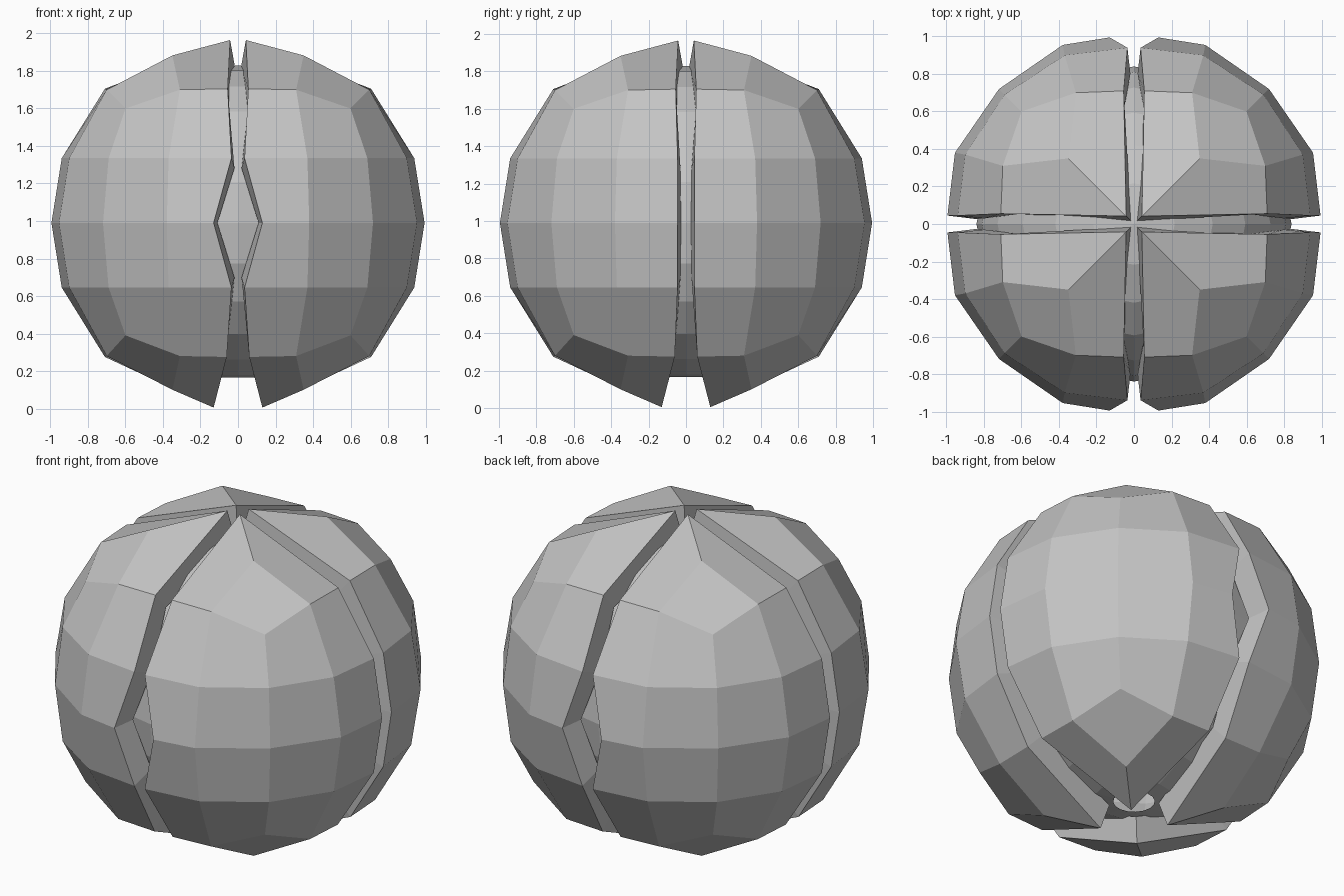
import bpy, bmesh

cube = bpy.data.objects.get("Cube")
if cube:
    bpy.data.objects.remove(cube)

MID = 0.99  # height of the ball's centre

grey = bpy.data.materials.new("plain_grey")
grey.use_nodes = True
grey.diffuse_color = (0.55, 0.55, 0.55, 1)
grey.node_tree.nodes["Principled BSDF"].inputs["Base Color"].default_value = (0.55, 0.55, 0.55, 1)


def finish(bm, name):
    bmesh.ops.recalc_face_normals(bm, faces=bm.faces[:])
    mesh = bpy.data.meshes.new(name)
    bm.to_mesh(mesh)
    bm.free()
    mesh.materials.append(grey)
    obj = bpy.data.objects.new(name, mesh)
    bpy.context.collection.objects.link(obj)
    return obj


# Each row: front gap, side gap, face radius, inner column (across, out, z), corner (across, z), edge z
ROWS = [
    (0.055, 0.055, 0.71, (0.31, 0.70, 0.71), (0.60, 0.61), 0.715),
    (0.035, 0.045, 0.94, (0.37, 0.90, 0.345), (0.69, 0.345), 0.345),
    (0.13, 0.045, 0.995, (0.38, 0.955, 0), (0.72, 0), 0),
    (0.035, 0.045, 0.94, (0.37, 0.90, -0.345), (0.69, -0.345), -0.345),
    (0.06, 0.06, 0.71, (0.31, 0.70, -0.71), (0.60, -0.60), -0.715),
]


def shell_quarter(name, sx, sy):
    bm = bmesh.new()

    def vert(x, y, z):
        return bm.verts.new((sx * x, sy * y, MID + z))

    grid = []
    for front_gap, side_gap, out, (a, b, z), (c, cz), ez in ROWS:
        grid.append([vert(front_gap, out, ez), vert(a, b, z), vert(c, c, cz),
                     vert(b, a, z), vert(out, side_gap, ez)])
    # side wall
    for upper, lower in zip(grid, grid[1:]):
        for i in range(4):
            bm.faces.new((upper[i], upper[i + 1], lower[i + 1], lower[i]))
    # pointed caps
    for row, tip, tip_z, z in ((grid[0], 0.042, 0.975, 0.893), (grid[-1], 0.13, -0.985, -0.89)):
        apex = vert(tip, tip, tip_z)
        knee = vert(0.35, 0.35, z)
        bm.faces.new((apex, row[0], row[1], knee))
        bm.faces.new((knee, row[1], row[2], row[3]))
        bm.faces.new((apex, knee, row[3], row[4]))
    obj = finish(bm, name)
    # make sure the surface faces outward before thickening
    face = obj.data.polygons[0]
    if face.normal.x * sx + face.normal.y * sy < 0:
        obj.data.flip_normals()
    thick = obj.modifiers.new("thickness", 'SOLIDIFY')
    thick.thickness = 0.15
    thick.offset = -1


for end, sy in (("front", -1), ("back", 1)):
    for side, sx in (("left", 1), ("right", -1)):
        shell_quarter(f"{end}_{side}_shell_quarter", sx, sy)

# Inner core, open at the bottom
bm = bmesh.new()
bmesh.ops.create_uvsphere(bm, u_segments=16, v_segments=12, radius=0.84)
bmesh.ops.bisect_plane(bm, geom=bm.verts[:] + bm.edges[:] + bm.faces[:],
                       plane_co=(0, 0, -0.825), plane_no=(0, 0, -1), clear_outer=True)
bmesh.ops.translate(bm, verts=bm.verts[:], vec=(0, 0, MID))
finish(bm, "inner_core")
